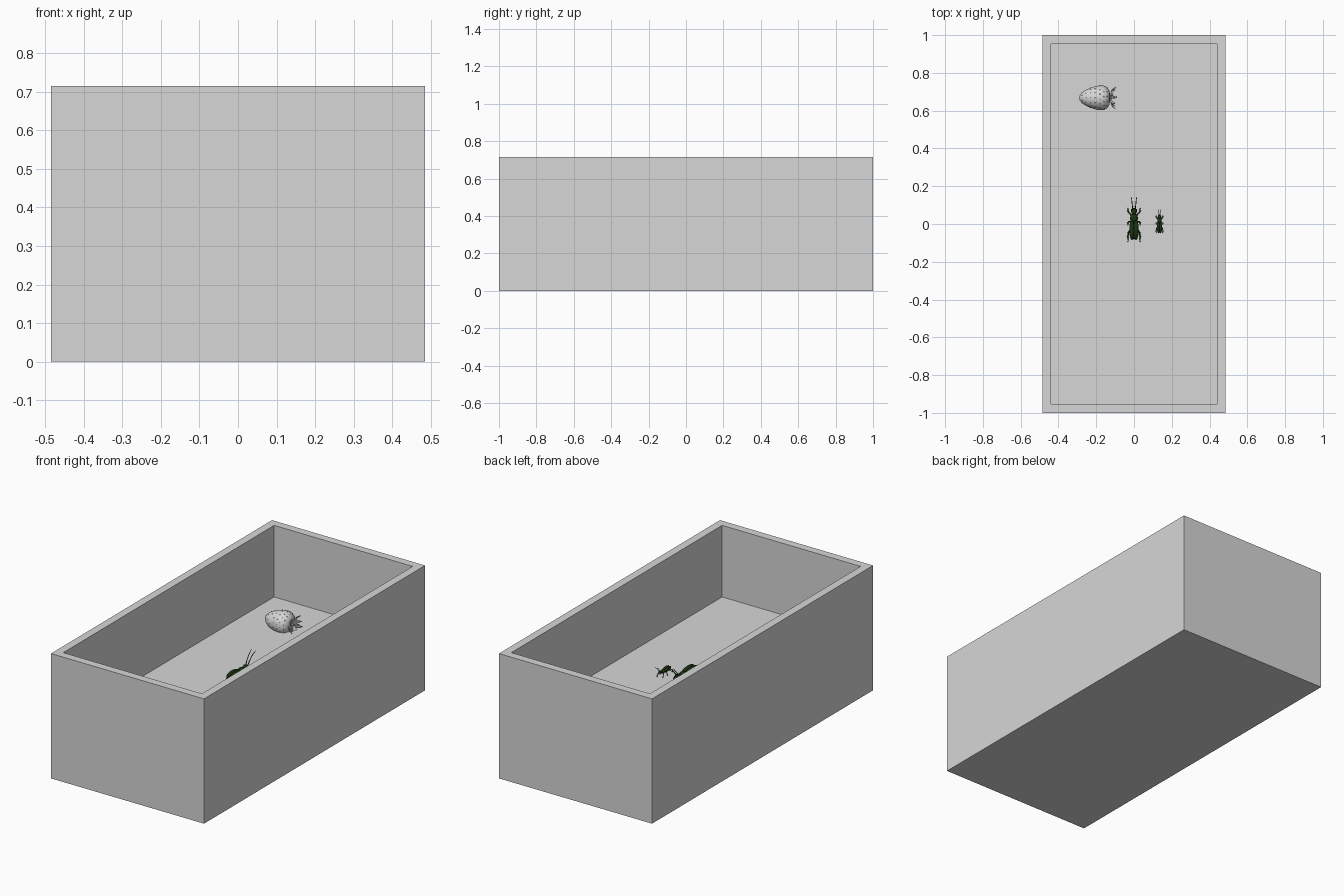
import bpy, bmesh, math
from mathutils import Vector, Matrix

if "Cube" in bpy.data.objects:
    bpy.data.objects.remove(bpy.data.objects["Cube"])

FLOOR = 0.305


def material(name, rgb):
    m = bpy.data.materials.new(name)
    m.diffuse_color = (*rgb, 1)
    m.use_nodes = True
    m.node_tree.nodes["Principled BSDF"].inputs["Base Color"].default_value = m.diffuse_color
    return m


grey = material("light grey", (0.68, 0.68, 0.68))
green = material("dark green", (0.012, 0.035, 0.006))


def finish(bm, name, mat, smooth=True):
    bmesh.ops.recalc_face_normals(bm, faces=bm.faces)
    me = bpy.data.meshes.new(name)
    bm.to_mesh(me)
    bm.free()
    me.materials.append(mat)
    for p in me.polygons:
        p.use_smooth = smooth
    ob = bpy.data.objects.new(name, me)
    bpy.context.collection.objects.link(ob)
    return ob


def ellipsoid(bm, c, size, seg=12, rings=8, tilt=0.0):
    m = Matrix.Translation(c) @ Matrix.Rotation(tilt, 4, 'X') @ Matrix.Diagonal((*size, 1))
    bmesh.ops.create_uvsphere(bm, u_segments=seg, v_segments=rings, radius=1, matrix=m)


def tube(bm, pts, radii, seg=6):
    """Tapered tube through a few points."""
    pts = [Vector(p) for p in pts]
    rows = []
    for i, p in enumerate(pts):
        d = (pts[min(i + 1, len(pts) - 1)] - pts[max(i - 1, 0)]).normalized()
        q = d.to_track_quat('Z', 'Y')
        rows.append([bm.verts.new(p + q @ Vector((radii[i] * math.cos(a), radii[i] * math.sin(a), 0)))
                     for a in (k * math.tau / seg for k in range(seg))])
    for r0, r1 in zip(rows, rows[1:]):
        for k in range(seg):
            bm.faces.new((r0[k], r0[(k + 1) % seg], r1[(k + 1) % seg], r1[k]))
    bm.faces.new(rows[0][::-1])
    bm.faces.new(rows[-1])


# Open trough: block with a sunken cavity
bm = bmesh.new()
bmesh.ops.create_cube(bm, size=1, matrix=Matrix.Translation((0, 0, 0.3575)) @ Matrix.Diagonal((0.97, 2, 0.715, 1)))
top = max(bm.faces, key=lambda f: f.calc_center_median().z)
bmesh.ops.inset_individual(bm, faces=[top], thickness=0.065)
floor = bmesh.ops.extrude_discrete_faces(bm, faces=[top])["faces"][0]
for v in floor.verts:
    v.co.z = FLOOR
finish(bm, "trough", grey, smooth=False)

# Strawberry lying on its side, tip towards -x
C = Vector((0, 0.668, 0.338))
PROFILE = [(-0.29, 0.0), (-0.287, 0.014), (-0.275, 0.028), (-0.255, 0.042), (-0.23, 0.053), (-0.205, 0.061),
           (-0.18, 0.0655), (-0.16, 0.064), (-0.142, 0.055), (-0.131, 0.038), (-0.127, 0.018), (-0.128, 0.0)]


def on_axis(x, r, a):
    return C + Vector((x, r * math.cos(a), r * math.sin(a)))


bm = bmesh.new()
ring = [bm.verts.new(on_axis(x, r, 0)) for x, r in PROFILE]
edges = [bm.edges.new(p) for p in zip(ring, ring[1:])]
bmesh.ops.spin(bm, geom=ring + edges, cent=C, axis=(1, 0, 0), angle=math.tau, steps=28)
bmesh.ops.remove_doubles(bm, verts=bm.verts, dist=0.0005)
finish(bm, "strawberry_body", grey)

# Seeds in staggered rings
bm = bmesh.new()
for i, (x, r) in enumerate(PROFILE[2:9]):
    n = max(6, int(r * 240))
    for k in range(n):
        p = on_axis(x, r, (k + 0.5 * (i % 2)) * math.tau / n)
        bmesh.ops.create_icosphere(bm, subdivisions=1, radius=1,
                                   matrix=Matrix.Translation(p) @ Matrix.Diagonal((0.0035, 0.002, 0.002, 1)))
finish(bm, "strawberry_seeds", grey)

# Leafy crown: curled pointed sepals and a short stem
bm = bmesh.new()
for k in range(10):
    a = k * math.tau / 10 + 0.2
    reach = 1.0 if k % 2 else 0.82
    rows = []
    for x, r, w in ((-0.127, 0.006, 0.004), (-0.123, 0.026, 0.011), (-0.116, 0.045, 0.009), (-0.098, 0.062, 0.0008)):
        mid = on_axis(x, r * reach, a)
        side = Vector((0, -math.sin(a), math.cos(a))) * w
        rows.append([bm.verts.new(mid - side), bm.verts.new(mid + Vector((0.003, 0, 0))), bm.verts.new(mid + side)])
    for r0, r1 in zip(rows, rows[1:]):
        for j in (0, 1):
            bm.faces.new((r0[j], r0[j + 1], r1[j + 1], r1[j]))
bmesh.ops.solidify(bm, geom=bm.faces[:], thickness=0.0015)
tube(bm, [C + Vector((-0.13, 0, 0)), C + Vector((-0.11, 0, 0.002)), C + Vector((-0.09, 0.004, 0.006))],
     [0.005, 0.004, 0.005], 8)
finish(bm, "strawberry_crown", grey)


def insect(name, x, s):
    bm = bmesh.new()
    # abdomen, thorax and head
    ellipsoid(bm, (0, -0.03, 0.042), (0.022, 0.052, 0.02), 16, 10)
    ellipsoid(bm, (0, 0.03, 0.047), (0.021, 0.026, 0.02), 14, 8, 0.15)
    ellipsoid(bm, (0, 0.066, 0.052), (0.015, 0.02, 0.016), 12, 8, 0.1)
    for m in (-1, 1):
        # wing case and eye
        ellipsoid(bm, (m * 0.011, -0.031, 0.052), (0.014, 0.056, 0.02), 12, 8, -0.05)
        ellipsoid(bm, (m * 0.012, 0.074, 0.058), (0.005, 0.006, 0.006), 8, 6)
        # antenna, swept forward and up
        tube(bm, [(m * 0.006, 0.078, 0.06), (m * 0.009, 0.098, 0.09), (m * 0.011, 0.12, 0.112), (m * 0.014, 0.142, 0.125)],
             [0.0028, 0.0022, 0.002, 0.0015])
        # jaw
        tube(bm, [(m * 0.008, 0.078, 0.045), (m * 0.008, 0.089, 0.038), (m * 0.002, 0.092, 0.034)], [0.003, 0.0025, 0.001])
        # three jointed legs: hip y, knee y, foot y
        for hip, knee, foot in ((0.042, 0.062, 0.078), (0.012, 0.012, 0.0), (-0.015, -0.045, -0.088)):
            tube(bm, [(m * 0.01, hip, 0.034), (m * 0.029, knee, 0.042), (m * 0.033, (knee + foot) / 2, 0.02),
                      (m * 0.03, foot, 0.003), (m * 0.034, foot + math.copysign(0.006, foot - 0.001), 0.001)],
                 [0.004, 0.0045, 0.003, 0.0022, 0.0015])
    bmesh.ops.transform(bm, verts=bm.verts, matrix=Matrix.Translation((x, 0, FLOOR)) @ Matrix.Scale(s, 4))
    finish(bm, name, green)


insect("large_insect", 0.0, 1.0)
insect("small_insect", 0.135, 0.56)
